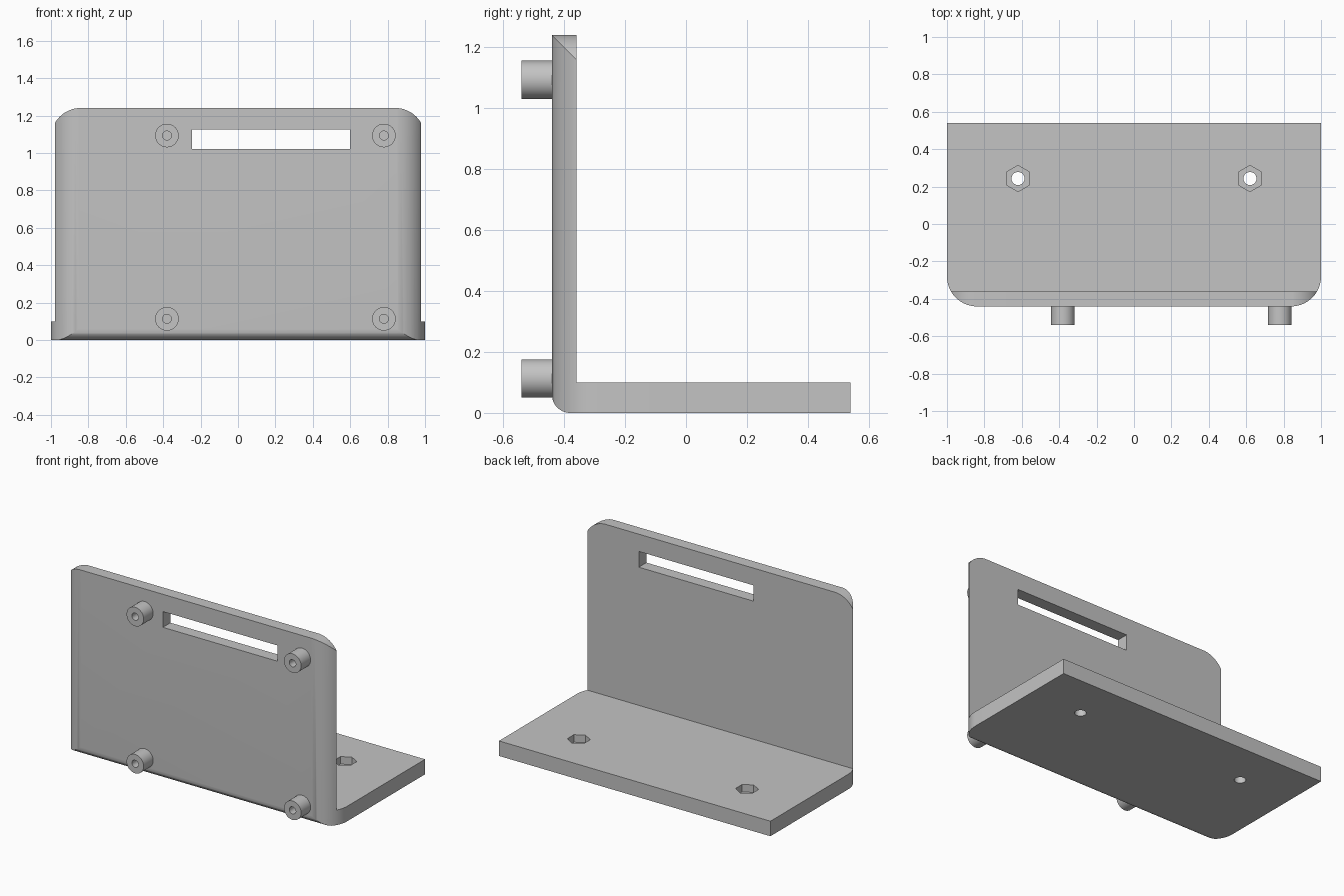
import bpy, bmesh, math
from mathutils import Vector

cube = bpy.data.objects.get("Cube")
if cube:
    bpy.data.objects.remove(cube, do_unlink=True)

grey = bpy.data.materials.new("plain grey")
grey.use_nodes = True
COLOUR = (0.55, 0.55, 0.55, 1)
grey.diffuse_color = COLOUR
grey.node_tree.nodes["Principled BSDF"].inputs["Base Color"].default_value = COLOUR

# How (u, v, depth) becomes (x, y, z) for each extrusion axis
AXES = {
    "x": lambda u, v, d: Vector((d, u, v)),
    "y": lambda u, v, d: Vector((u, d, v)),
    "z": lambda u, v, d: Vector((u, v, d)),
}


def arc(cu, cv, r, start, end, steps):
    """Points along an arc, angles in degrees."""
    angles = [math.radians(start + (end - start) * i / steps) for i in range(steps + 1)]
    return [(cu + r * math.cos(a), cv + r * math.sin(a)) for a in angles]


def circle(cu, cv, r, sides, turn=0):
    return arc(cu, cv, r, turn, turn + 360, sides)[:-1]


def prism(name, points, axis, low, high):
    """Extrude a closed 2D outline along an axis."""
    bm = bmesh.new()
    rings = [[bm.verts.new(AXES[axis](u, v, d)) for u, v in points] for d in (low, high)]
    for ring in rings:
        bm.faces.new(ring)
    n = len(points)
    for i in range(n):
        j = (i + 1) % n
        bm.faces.new((rings[0][i], rings[0][j], rings[1][j], rings[1][i]))
    bmesh.ops.recalc_face_normals(bm, faces=bm.faces)
    mesh = bpy.data.meshes.new(name)
    bm.to_mesh(mesh)
    bm.free()
    mesh.materials.append(grey)
    obj = bpy.data.objects.new(name, mesh)
    bpy.context.collection.objects.link(obj)
    return obj


def activate(obj):
    bpy.ops.object.select_all(action="DESELECT")
    obj.select_set(True)
    bpy.context.view_layer.objects.active = obj


def carve(obj, cutter, operation="DIFFERENCE"):
    """Apply a boolean and discard the cutter."""
    cutter.hide_render = True
    mod = obj.modifiers.new("cut", "BOOLEAN")
    mod.object, mod.operation, mod.solver = cutter, operation, "EXACT"
    activate(obj)
    bpy.ops.object.modifier_apply(modifier=mod.name)
    bpy.data.objects.remove(cutter, do_unlink=True)


def smooth(obj):
    activate(obj)
    bpy.ops.object.shade_smooth_by_angle(angle=math.radians(25))


FRONT, INNER, BACK = -0.44, -0.36, 0.54
TOP, FLOOR = 1.24, 0.1
R, BEND = 0.16, 0.06
EPS = 0.0005

# L-shaped bracket with a rounded lower front edge
side_profile = arc(FRONT + BEND, BEND, BEND, 180, 270, 12) + [
    (BACK, 0), (BACK, FLOOR), (INNER, FLOOR), (INNER, TOP), (FRONT, TOP)]
bracket = prism("bracket", side_profile, "x", -1.1, 1.1)

# Round the vertical front corners
plan = (arc(R - 1, FRONT + R - EPS, R, 180, 270, 16)
        + arc(1 - R, FRONT + R - EPS, R, 270, 360, 16) + [(1, 0.7), (-1, 0.7)])
carve(bracket, prism("plan_cutter", plan, "z", -0.1, 1.4), "INTERSECT")

# Round the upper corners of the wall
shoulder = TOP - R + EPS
elevation = ([(-1.1, -0.1), (1.1, -0.1), (1.1, shoulder)]
             + arc(1 - R, shoulder, R, 0, 90, 16)
             + arc(R - 1, shoulder, R, 90, 180, 16) + [(-1.1, shoulder)])
carve(bracket, prism("elevation_cutter", elevation, "y", -0.6, 0.7), "INTERSECT")

# Slot through the wall
slot = [(-0.245, 1.02), (0.6, 1.02), (0.6, 1.125), (-0.245, 1.125)]
carve(bracket, prism("slot_cutter", slot, "y", -0.6, -0.2))

# Screw holes with hexagonal nut pockets in the base
for x in (-0.62, 0.62):
    carve(bracket, prism("hole_cutter", circle(x, 0.243, 0.035, 32), "z", -0.1, 0.2))
    carve(bracket, prism("nut_cutter", circle(x, 0.243, 0.07, 6, 30), "z", 0.05, 0.2))
smooth(bracket)

# Hollow standoffs on the front of the wall
for height, z in (("upper", 1.093), ("lower", 0.113)):
    for side, x in (("right", -0.38), ("left", 0.78)):
        post = prism(f"{height}_{side}_standoff", circle(x, z, 0.063, 48), "y",
                     -0.54, FRONT + 0.02)
        carve(post, prism("bore_cutter", circle(x, z, 0.024, 32), "y", -0.6, FRONT))
        smooth(post)
